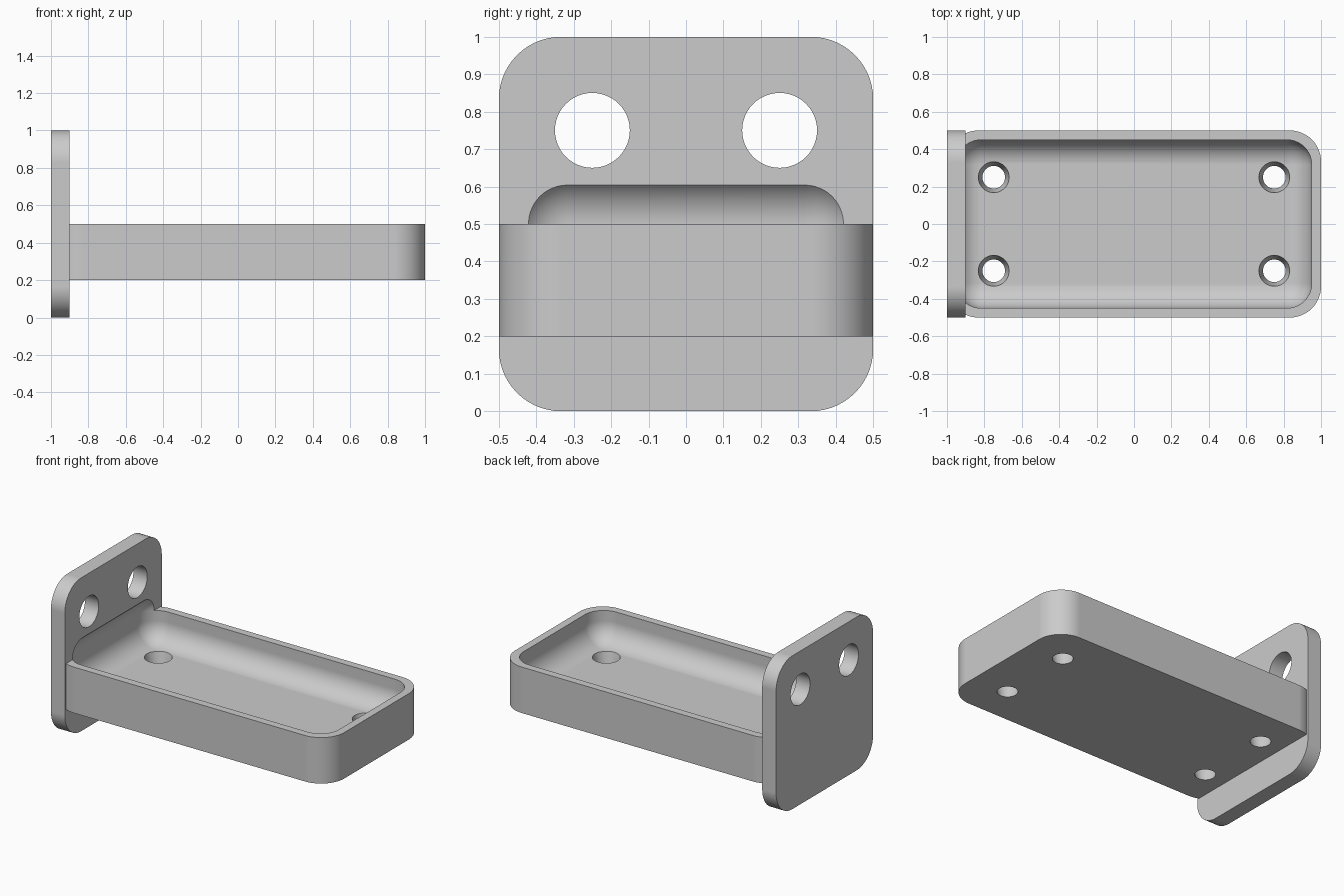
import bpy
import bmesh
from mathutils import Matrix, Vector

cube = bpy.data.objects.get("Cube")
if cube:
    bpy.data.objects.remove(cube, do_unlink=True)

grey = bpy.data.materials.new("plain_grey")
grey.use_nodes = True
COLOUR = (0.6, 0.6, 0.6, 1)
grey.diffuse_color = COLOUR
grey.node_tree.nodes["Principled BSDF"].inputs["Base Color"].default_value = COLOUR


def add_object(name, bm):
    mesh = bpy.data.meshes.new(name)
    bmesh.ops.recalc_face_normals(bm, faces=bm.faces)
    bm.to_mesh(mesh)
    bm.free()
    mesh.materials.append(grey)
    obj = bpy.data.objects.new(name, mesh)
    bpy.context.collection.objects.link(obj)
    return obj


def rounded_box(name, low, high, radius, axis=None):
    """Box with every edge rounded, or only the edges along one axis."""
    low, high = Vector(low), Vector(high)
    bm = bmesh.new()
    bmesh.ops.create_cube(bm, size=1)
    bmesh.ops.scale(bm, vec=high - low, verts=bm.verts)
    bmesh.ops.translate(bm, vec=(low + high) / 2, verts=bm.verts)
    edges = [e for e in bm.edges if axis is None or
             abs((e.verts[0].co - e.verts[1].co).normalized()[axis]) > 0.9]
    bmesh.ops.bevel(bm, geom=edges, offset=radius, segments=14,
                    profile=0.5, affect='EDGES')
    return add_object(name, bm)


def round_cutter(name, centre, bottom_radius, top_radius, depth, turn=None):
    bm = bmesh.new()
    bmesh.ops.create_cone(bm, cap_ends=True, segments=48, radius1=bottom_radius,
                          radius2=top_radius, depth=depth)
    if turn:
        bmesh.ops.transform(bm, matrix=turn, verts=bm.verts)
    bmesh.ops.translate(bm, vec=centre, verts=bm.verts)
    return add_object(name, bm)


def combine(target, tool, operation):
    tool.hide_render = True
    mod = target.modifiers.new(operation.lower(), 'BOOLEAN')
    mod.operation = operation
    mod.solver = 'EXACT'
    mod.object = tool
    bpy.context.view_layer.objects.active = target
    bpy.ops.object.modifier_apply(modifier=mod.name)
    bpy.data.objects.remove(tool, do_unlink=True)


# Upright mounting plate joined to the tray body
bracket = rounded_box("wall_mounted_tray", (-1, -0.5, 0), (-0.9, 0.5, 1), 1 / 6, axis=0)
body = rounded_box("tray_body", (-0.999, -0.5, 0.2), (1, 0.5, 0.5), 1 / 6, axis=2)
combine(bracket, body, 'UNION')

# Soft-edged hollow, which also bites slightly into the plate
hollow = rounded_box("hollow_cutter", (-0.95, -0.45, 0.3), (0.95, 0.45, 0.6333), 0.1333)
combine(bracket, hollow, 'DIFFERENCE')

# Mounting holes in the plate and tapered drain holes in the floor
sideways = Matrix.Rotation(1.570796, 4, 'Y')
for y in (-0.25, 0.25):
    hole = round_cutter("mounting_hole_cutter", (-0.95, y, 0.75), 0.1, 0.1, 0.3, sideways)
    combine(bracket, hole, 'DIFFERENCE')
    for x in (-0.75, 0.75):
        drain = round_cutter("drain_hole_cutter", (x, y, 0.25), 0.056, 0.087, 0.14)
        combine(bracket, drain, 'DIFFERENCE')

# Smooth curves with crisp rims
bpy.ops.object.select_all(action='DESELECT')
bracket.select_set(True)
bpy.context.view_layer.objects.active = bracket
bpy.ops.object.shade_smooth_by_angle(angle=0.5)
normals = bracket.modifiers.new("even_shading", 'WEIGHTED_NORMAL')
normals.keep_sharp = True
